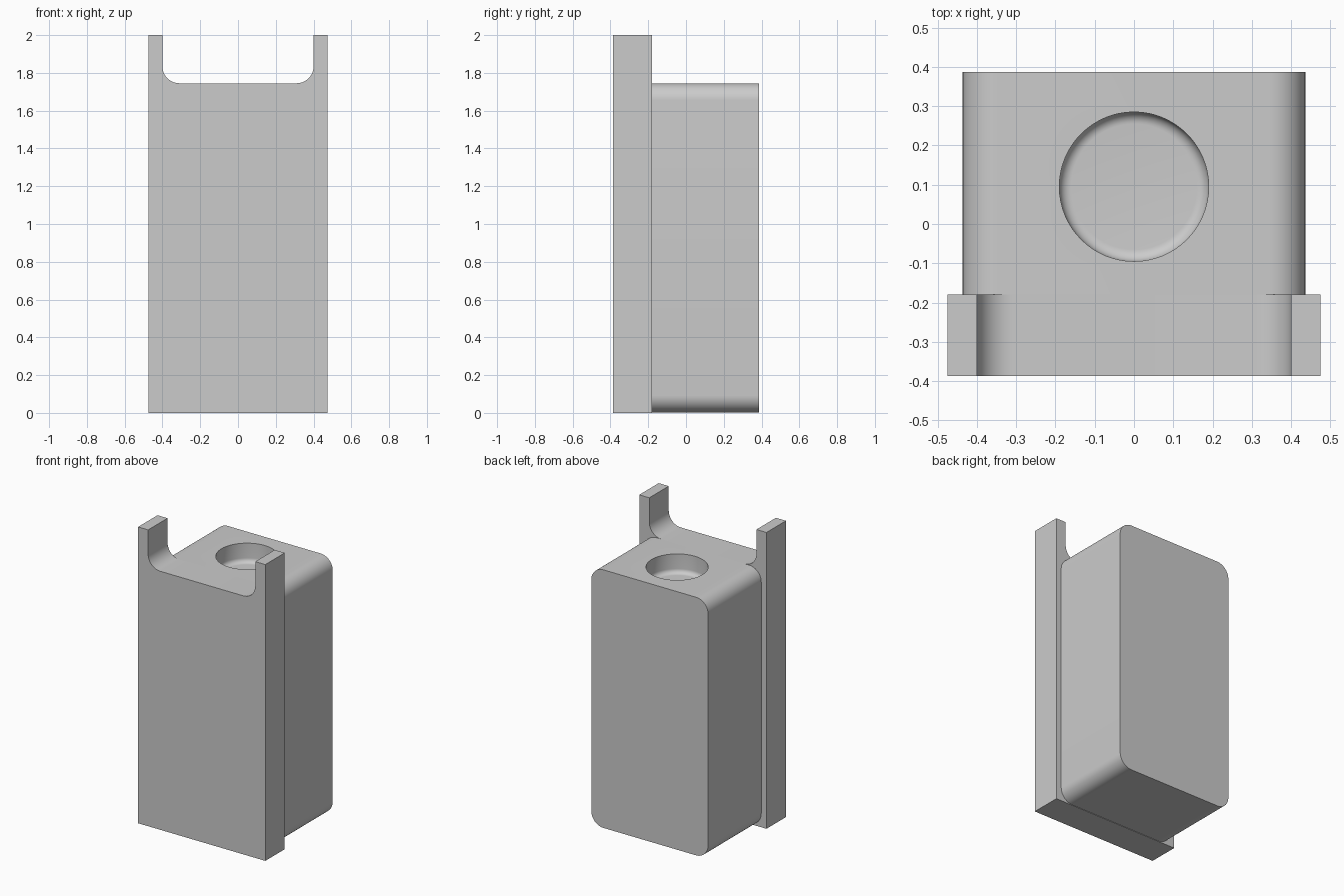
import bpy, bmesh
from math import pi, sin, cos

cube = bpy.data.objects.get("Cube")
if cube:
    bpy.data.objects.remove(cube, do_unlink=True)

grey = bpy.data.materials.new("plain grey")
grey.use_nodes = True
COLOUR = (0.6, 0.6, 0.6, 1)
grey.diffuse_color = COLOUR
grey.node_tree.nodes["Principled BSDF"].inputs["Base Color"].default_value = COLOUR


def arc(cx, cz, r, start, end, steps=12):
    """Points on a circular arc, angles in quarter turns."""
    angles = [(start + (end - start) * i / steps) * pi / 2 for i in range(steps + 1)]
    return [(cx + r * cos(a), cz + r * sin(a)) for a in angles]


def finish(name, bm):
    bmesh.ops.recalc_face_normals(bm, faces=bm.faces)
    mesh = bpy.data.meshes.new(name)
    bm.to_mesh(mesh)
    bm.free()
    mesh.materials.append(grey)
    obj = bpy.data.objects.new(name, mesh)
    bpy.context.collection.objects.link(obj)
    return obj


def extrude_profile(name, points, y0, y1):
    """Extrude an x-z outline from y0 to y1."""
    bm = bmesh.new()
    face = bm.faces.new([bm.verts.new((x, y0, z)) for x, z in points])
    new = bmesh.ops.extrude_face_region(bm, geom=[face])["geom"]
    verts = [v for v in new if isinstance(v, bmesh.types.BMVert)]
    bmesh.ops.translate(bm, verts=verts, vec=(0, y1 - y0, 0))
    return finish(name, bm)


def lathe(name, profile, centre, steps=64):
    """Spin an r-z profile about a vertical axis."""
    bm = bmesh.new()
    verts = [bm.verts.new((r, 0, z)) for r, z in profile]
    edges = [bm.edges.new(pair) for pair in zip(verts, verts[1:])]
    bmesh.ops.spin(bm, geom=verts + edges, cent=(0, 0, 0), axis=(0, 0, 1),
                   angle=2 * pi, steps=steps)
    bmesh.ops.remove_doubles(bm, verts=bm.verts, dist=0.0001)
    obj = finish(name, bm)
    obj.location = centre
    return obj


def smooth(obj):
    bpy.ops.object.select_all(action="DESELECT")
    obj.select_set(True)
    bpy.context.view_layer.objects.active = obj
    bpy.ops.object.shade_smooth_by_angle(angle=pi / 6)


TOP, FRONT, JOINT, BACK = 1.745, -0.387, -0.18, 0.387

# Front plate with two upright prongs joined by filleted corners
R = 0.09
half, slot = 0.475, 0.4
outline = [(-half, 0), (half, 0), (half, 2), (slot, 2)]
outline += arc(slot - R, TOP + R, R, 0, -1)
outline += arc(R - slot, TOP + R, R, -1, -2)
outline += [(-slot, 2), (-half, 2)]
plate = extrude_profile("front_plate", outline, FRONT, JOINT)

# Rounded main body behind the plate
W, B, R = 0.436, 0.003, 0.09
outline = []
for quarter, (x, z) in enumerate([(W - R, TOP - R), (R - W, TOP - R),
                                  (R - W, B + R), (W - R, B + R)]):
    outline += arc(x, z, R, quarter, quarter + 1)
body = extrude_profile("main_body", outline, JOINT, BACK)

# Round socket with a filleted floor, cut into the top
radius, depth, R = 0.19, 0.13, 0.03
profile = [(0, -depth)] + arc(radius - R, R - depth, R, -1, 0, 8)
profile += [(radius, 0.1), (0, 0.1)]
cutter = lathe("socket_cutter", profile, (0, 0.095, TOP))
cutter.hide_render = True
cut = body.modifiers.new("socket", "BOOLEAN")
cut.operation = "DIFFERENCE"
cut.solver = "EXACT"
cut.object = cutter
bpy.context.view_layer.objects.active = body
bpy.ops.object.modifier_apply(modifier=cut.name)
bpy.data.objects.remove(cutter, do_unlink=True)

for part in (plate, body):
    smooth(part)
